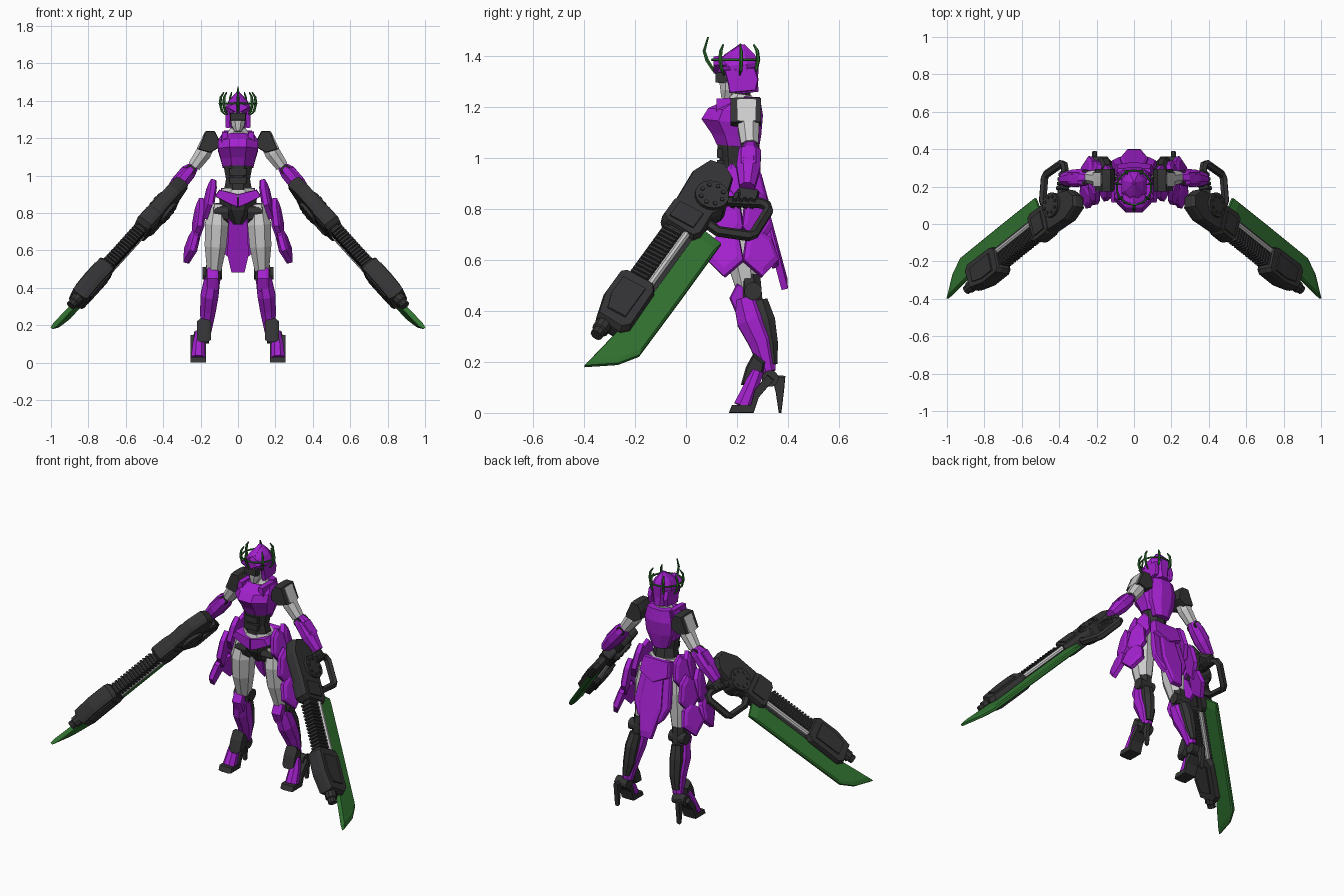
import bpy, bmesh, math
from mathutils import Vector, Matrix

def material(name, rgb):
    m = bpy.data.materials.new(name)
    m.diffuse_color = (*rgb, 1)
    return m

PURPLE = material("purple", (0.37, 0.015, 0.62))
DARK = material("dark", (0.034, 0.034, 0.036))
GREEN = material("green", (0.03, 0.17, 0.03))
GREY = None

def skin(name, rings, mat, mirror):
    """Join rings of points into a closed flat-shaded solid."""
    bm = bmesh.new()
    vs = [[bm.verts.new(p) for p in r] for r in rings]
    n = len(vs[0])
    for a, b in zip(vs, vs[1:]):
        for i in range(n):
            j = (i + 1) % n
            bm.faces.new((a[i], a[j], b[j], b[i]))
    bm.faces.new(vs[0])
    bm.faces.new(vs[-1])
    bmesh.ops.recalc_face_normals(bm, faces=bm.faces)
    me = bpy.data.meshes.new(name)
    bm.to_mesh(me)
    bm.free()
    ob = bpy.data.objects.new(name, me)
    bpy.context.collection.objects.link(ob)
    if mat:
        me.materials.append(mat)
    if mirror:
        ob.modifiers.new("Mirror", 'MIRROR')
    return ob

def loft(name, secs, mat=GREY, mirror=False, n=8, ref=(0, 1, 0), follow=False, M=Matrix()):
    """Elliptical sections (x, y, z, r1, r2); r2 lies along ref."""
    ps = [M @ Vector(s[:3]) for s in secs]
    rings = []
    for k, s in enumerate(secs):
        if follow:
            t = ps[min(k + 1, len(ps) - 1)] - ps[max(k - 1, 0)]
        else:
            t = ps[-1] - ps[0]
        t.normalize()
        b = Vector(ref)
        b = (b - t * b.dot(t)).normalized()
        a = b.cross(t)
        f = 1 / math.cos(math.pi / n)
        ang = [(i + 0.5) * math.tau / n for i in range(n)]
        rings.append([ps[k] + a * (s[3] * f * math.cos(q)) + b * (s[4] * f * math.sin(q)) for q in ang])
    return skin(name, rings, mat, mirror)

def prism(name, pts, w0, w1, mat=GREY, M=Matrix(), mirror=False, inset=0.94, both=True):
    """Extruded outline with chamfered faces."""
    c = sum((Vector(p) for p in pts), Vector((0, 0))) / len(pts)
    h = (w1 - w0) * 0.25
    rings = []
    for w, s in ((w0, inset if both else 1), (w0 + h, 1), (w1 - h, 1), (w1, inset)):
        rings.append([M @ (c + (Vector(p) - c) * s).to_3d() + M.to_3x3() @ Vector((0, 0, w)) for p in pts])
    return skin(name, rings, mat, mirror)

def frame(o, u, v, w):
    m = Matrix((u, v, w)).transposed().to_4x4()
    m.translation = o
    return m

def rect(u0, u1, v0, v1):
    return [(u0, v0), (u1, v0), (u1, v1), (u0, v1)]

YZ = frame((0, 0, 0), (0, 1, 0), (0, 0, 1), (1, 0, 0))
XZ = frame((0, 0, 0), (1, 0, 0), (0, 0, 1), (0, -1, 0))

# Torso
loft("waist", [(0, .2, .89, .08, .065), (0, .19, .98, .064, .055), (0, .19, 1.07, .08, .07)], DARK)
loft("chest", [(0, .195, 1.045, .082, .075), (0, .19, 1.085, .092, .09), (0, .175, 1.14, .108, .115),
               (0, .185, 1.185, .108, .098), (0, .215, 1.22, .085, .06)], PURPLE)
loft("back_armour", [(0, .245, 1.0, .05, .035), (0, .25, 1.09, .085, .045), (0, .255, 1.17, .09, .047),
                     (0, .255, 1.24, .075, .035)], PURPLE)
prism("chest_strap", [(.05, 1.17), (.09, 1.17), (.085, 1.235), (.055, 1.235)], -.26, -.12, PURPLE, XZ, True)
loft("collar", [(0, .215, 1.215, .06, .05), (0, .22, 1.25, .042, .04)])
loft("neck", [(0, .22, 1.22, .032, .032), (0, .22, 1.31, .032, .034)], DARK)
for z in (.955, 1.0):
    prism("abdomen_plate", [(-.045, z), (.045, z), (.05, z + .038), (-.05, z + .038)], -.15, -.122, DARK, XZ)

# Head
loft("helmet", [(0, .24, 1.255, .04, .045), (0, .222, 1.30, .055, .06), (0, .21, 1.335, .064, .075),
                (0, .203, 1.365, .066, .084), (0, .205, 1.40, .048, .064), (0, .218, 1.445, .008, .012)], PURPLE)
loft("face", [(0, .16, 1.235, .018, .022), (0, .17, 1.265, .034, .036), (0, .175, 1.34, .044, .05)])
prism("eye_visor", rect(-.042, .042, 1.295, 1.335), -.16, -.116, DARK, XZ)
prism("brow", [(-.06, 1.365), (0, 1.33), (.06, 1.365), (0, 1.40)], -.16, -.108, PURPLE, XZ)
prism("cheek_guard", [(.15, 1.345), (.27, 1.355), (.285, 1.31), (.275, 1.265), (.17, 1.255), (.165, 1.29)],
      .042, .066, PURPLE, YZ, True)
prism("helmet_crest", [(.11, 1.35), (.15, 1.405), (.215, 1.45), (.28, 1.37), (.22, 1.36)], -.012, .012, PURPLE, YZ)

# Crown
bpy.ops.mesh.primitive_torus_add(major_segments=24, minor_segments=6, major_radius=.092,
                                 minor_radius=.005, location=(0, .195, 1.385))
ring = bpy.context.object
ring.name = "crown_ring"
ring.data.materials.append(GREEN)
for i in range(7):
    a = -math.pi / 2 + i * math.tau / 7
    c, s = math.cos(a), math.sin(a)
    k = .03 if i == 0 else 0
    path = [(.07, 1.325, .003), (.088, 1.345, .006), (.098 + k / 2, 1.385, .007),
            (.094 + k, 1.42, .006), (.078 + k, 1.445 + k, .003)]
    loft("crown_horn", [(r * c, .195 + r * s, z, w, w) for r, z, w in path], GREEN, n=6, ref=(-s, c, 0), follow=True)

# Arms
prism("shoulder_guard", [(.1, 1.15), (.105, 1.2), (.125, 1.238), (.172, 1.238), (.212, 1.14), (.15, 1.122)],
      -.295, -.175, DARK, XZ, True)
prism("shoulder_cap", [(.15, 1.225), (.178, 1.232), (.22, 1.145), (.195, 1.135)], -.275, -.2, GREY, XZ, True)
loft("upper_arm", [(.145, .24, 1.18, .03, .035), (.185, .245, 1.12, .042, .042), (.235, .25, 1.05, .034, .034)],
     GREY, True)
loft("elbow", [(.255, .215, 1.03, .026, .026), (.255, .285, 1.03, .026, .026)], DARK, True, 10, (1, 0, 0))
loft("forearm", [(.225, .252, 1.06, .02, .026), (.265, .25, 1.02, .042, .044), (.315, .245, .96, .044, .047),
                 (.38, .24, .885, .028, .03)], PURPLE, True)
prism("forearm_fin", [(.24, 1.05), (.3, 1.045), (.355, .98), (.3, .97)], -.275, -.215, PURPLE, XZ, True)

# Pelvis
loft("belt", [(0, .205, .885, .1, .08), (0, .205, .93, .085, .068)])
loft("pelvis", [(0, .22, .74, .025, .035), (0, .215, .82, .085, .075), (0, .21, .89, .105, .085)], DARK)
prism("hip_guard", [(0, .9), (.1, .925), (.125, .89), (.05, .85), (0, .83)], -.2, -.115, PURPLE, XZ, True)
loft("hip_joint", [(.05, .205, .80, .056, .056), (.13, .205, .80, .048, .05)], DARK, True, 10)

# Legs
loft("thigh", [(.105, .22, .85, .045, .055), (.114, .215, .74, .063, .075), (.12, .22, .62, .058, .068),
               (.128, .24, .49, .038, .045)], GREY, True)
loft("knee", [(.128, .245, .54, .04, .046), (.135, .255, .44, .042, .045)], DARK, True)
loft("knee_joint", [(.085, .263, .477, .034, .034), (.19, .263, .477, .034, .034)], DARK, True, 12)
prism("knee_cap", [(.17, .45), (.2, .51), (.24, .5), (.24, .41), (.2, .38)], .105, .165, PURPLE, YZ, True, .85)
loft("shin", [(.137, .235, .45, .042, .05), (.152, .26, .36, .048, .06), (.16, .295, .28, .042, .05),
              (.172, .325, .16, .028, .028)], PURPLE, True)
loft("calf", [(.142, .285, .44, .032, .035), (.152, .305, .36, .038, .045), (.158, .325, .27, .034, .036),
              (.17, .34, .19, .022, .02)], DARK, True)
prism("ankle_guard", [(.265, .235), (.31, .2), (.3, .14), (.265, .11), (.215, .11), (.235, .18)],
      .145, .22, DARK, YZ, True, .8)
loft("ankle_joint", [(.155, .33, .135, .032, .032), (.235, .33, .135, .032, .032)], DARK, True, 12)
loft("foot", [(.205, .28, .165, .022, .025), (.21, .255, .1, .032, .03), (.213, .225, .025, .038, .038)],
     PURPLE, True)
prism("sole", [(.168, 0), (.265, 0), (.285, .06), (.345, .13), (.32, .15), (.27, .09), (.255, .03), (.18, .03)],
      .17, .253, DARK, YZ, True, .97)
prism("heel", [(.335, .15), (.39, .145), (.385, .09), (.374, 0), (.364, 0), (.352, .08)], .198, .224, DARK, YZ, True, .9)

# Side skirt: three overlapping tiers in two fans
tiers = [((.14, .98), (.185, .77), .055), ((.205, .88), (.24, .65), .062), ((.232, .72), (.292, .535), .072)]
for ang in (-12, 18):
    R = Matrix.Translation((0, .21, 0)) @ Matrix.Rotation(math.radians(ang), 4, 'Z')
    for (x0, z0), (x1, z1), w in tiers:
        d = Vector((x1 - x0, 0, z1 - z0))
        L = d.length
        d.normalize()
        F = R @ frame((x0, 0, z0), (0, 1, 0), d, (-d.z, 0, d.x))
        prism("side_skirt_plate", [(0, 0), (w * .7, L * .2), (w, L * .65), (0, L), (-w, L * .65), (-w * .7, L * .2)],
              -.018, .016, PURPLE, F, True, .72, False)

# Back skirt
d = Vector((0, .26, -.966))
B = frame((0, .275, .9), (1, 0, 0), d, (0, .966, .26))
prism("back_skirt_centre", [(-.05, 0), (.05, 0), (.075, .25), (.035, .43), (-.035, .43), (-.075, .25)],
      -.012, .022, PURPLE, B, False, .8, False)
prism("back_skirt_side", [(.04, 0), (.095, .02), (.12, .24), (.085, .31), (.055, .34)],
      -.025, .006, PURPLE, B, True, .85, False)
prism("back_skirt_top", [(-.09, -.03), (.09, -.03), (.1, .06), (0, .11), (-.1, .06)], -.03, .03, PURPLE, B)

# Gun blades: u runs along the barrel, v towards the blade, w through the thickness
W = frame((.335, .095, .92), (.592, -.473, -.651), (.174, .82, -.437), (.784, .153, .602))
NRM = (.784, .153, .602)
EDGE = (.174, .82, -.437)
def gun(name, pts, w0, w1, mat=DARK, inset=.93):
    prism(name, pts, w0, w1, mat, W, True, inset)
def rod(name, secs, mat=DARK, n=10, ref=NRM, follow=False):
    loft(name, secs, mat, True, n, ref, follow, W)

gun("rear_block", [(-.06, -.04), (-.075, .025), (-.035, .085), (.14, .135), (.2, .1), (.2, -.06), (.03, -.073)], -.038, .038)
gun("receiver", [(.17, -.05), (.2, -.066), (.29, -.066), (.31, -.04), (.32, .1), (.29, .118), (.17, .11)], -.042, .042)
gun("receiver_panel", rect(.2, .29, -.04, .08), -.048, .048)
rod("hub_disc", [(.105, .06, -.054, .066, .066), (.105, .06, .054, .066, .066)], DARK, 16, EDGE)
for i in range(8):
    a = i * math.tau / 8
    u, v = .105 + .047 * math.cos(a), .06 + .047 * math.sin(a)
    rod("hub_bolt", [(u, v, -.059, .008, .008), (u, v, .059, .008, .008)], DARK, 6, EDGE)
gun("barrel_core", rect(.3, .66, -.022, .05), -.024, .024)
for i in range(15):
    u = .328 + i * .0205
    gun("barrel_rib", rect(u, u + .011, -.038, .046), -.034, .034)
for w in (-.022, .022):
    rod("barrel_rod", [(.3, .064, w, .014, .014), (.66, .064, w, .014, .014)], GREY, 8)
gun("barrel_rail", rect(.3, .66, .075, .096), -.016, .016)
gun("front_housing", [(.615, -.05), (.635, -.07), (.77, -.07), (.88, -.04), (.89, .08), (.86, .108), (.65, .103), (.615, .08)],
    -.046, .046)
gun("housing_panel", [(.66, -.045), (.76, -.045), (.84, -.02), (.84, .07), (.66, .07)], -.053, .053)
rod("muzzle", [(.87, .0, 0, .032, .032), (.915, .0, 0, .032, .032), (.92, .0, 0, .024, .024), (.945, .0, 0, .024, .024)])
gun("blade", [(.24, .085), (.262, .203), (.6, .203), (.935, .2), (1.02, .147), (1.107, .037), (.92, .06), (.6, .085)],
    -.014, .014, GREEN, .9)

# Handle and hand
rod("handle", [(u, v, 0, .018, .02) for u, v in
               ((.08, .08), (-.01, .235), (-.012, .262), (.005, .282), (.14, .29), (.16, .278), (.212, .16), (.2, .09))],
    DARK, 6, NRM, True)
gun("palm", [(-.045, .14), (.0, .125), (.035, .16), (.01, .215), (-.04, .21)], -.03, .03, DARK, .85)
for i in range(4):
    u, v = .052 - i * .014, .135 + i * .022
    gun("finger", [(u - .03, v - .01), (u + .008, v), (u + .002, v + .018), (u - .036, v + .008)], -.032, .032, DARK, .85)
